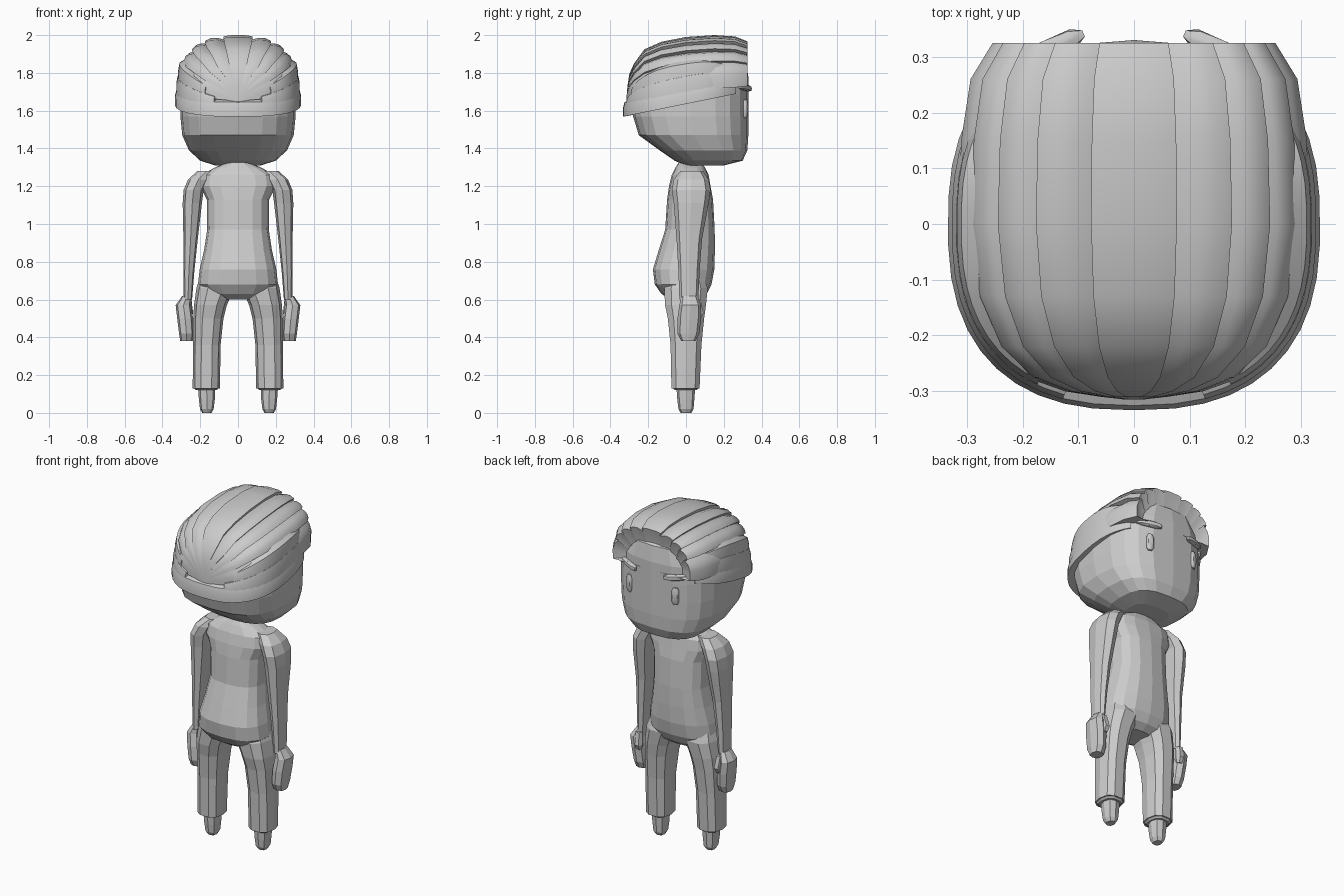
import bpy, bmesh
from math import sin, cos, pi, radians, copysign

cube = bpy.data.objects.get("Cube")
if cube:
    bpy.data.objects.remove(cube, do_unlink=True)

grey = bpy.data.materials.new("plain_grey")
grey.use_nodes = True
COLOUR = (0.6, 0.6, 0.6, 1)
grey.diffuse_color = COLOUR
grey.node_tree.nodes["Principled BSDF"].inputs["Base Color"].default_value = COLOUR

SIDES = ((1, "left"), (-1, "right"))


def power(v, e):
    return copysign(abs(v) ** (2 / e), v)


def finish(bm, name, smooth=None):
    """Turn a bmesh into an object, flat or smooth with sharp edges kept."""
    bmesh.ops.recalc_face_normals(bm, faces=bm.faces)
    mesh = bpy.data.meshes.new(name)
    bm.to_mesh(mesh)
    bm.free()
    mesh.materials.append(grey)
    if smooth:
        mesh.polygons.foreach_set("use_smooth", [True] * len(mesh.polygons))
        mesh.set_sharp_from_angle(angle=radians(smooth))
    obj = bpy.data.objects.new(name, mesh)
    bpy.context.collection.objects.link(obj)
    return obj


def skin(name, rings, smooth=None):
    """Join closed rings of points and cap both ends."""
    bm = bmesh.new()
    loops = [[bm.verts.new(p) for p in ring] for ring in rings]
    n = len(loops[0])
    for a, b in zip(loops, loops[1:]):
        for i in range(n):
            j = (i + 1) % n
            bm.faces.new((a[i], a[j], b[j], b[i]))
    bm.faces.new(loops[0])
    bm.faces.new(loops[-1])
    return finish(bm, name, smooth)


def column(name, rows, n=8, e=2.5, side=1):
    """Stack of rounded sections; a row is z, centre x, half width, back y, front y."""
    rings = []
    for z, cx, rx, back, front in rows:
        cy, ry = (back + front) / 2, (front - back) / 2
        angles = [2 * pi * i / n for i in range(n)]
        rings.append([(side * (cx + rx * power(cos(a), e)), cy + ry * power(sin(a), e), z)
                      for a in angles])
    return skin(name, rings)


# Head with a flattened face
column("head", [
    (1.31, 0, .12, 0, .2), (1.335, 0, .2, -.06, .3), (1.39, 0, .26, -.14, .325),
    (1.47, 0, .295, -.25, .33), (1.57, 0, .305, -.28, .33), (1.68, 0, .305, -.285, .33),
    (1.78, 0, .29, -.27, .33), (1.87, 0, .23, -.2, .315), (1.92, 0, .12, -.1, .25)],
    n=20, e=2.8)
column("neck", [(1.26, 0, .06, -.05, .09), (1.36, 0, .05, -.03, .07)])

# Torso
column("torso", [
    (.6, 0, .1, -.08, .07), (.63, 0, .17, -.13, .11), (.68, 0, .212, -.165, .135),
    (.76, 0, .203, -.175, .15), (.86, 0, .18, -.145, .153), (.97, 0, .163, -.11, .152),
    (1.13, 0, .165, -.1, .143), (1.2, 0, .2, -.09, .13), (1.26, 0, .195, -.075, .12),
    (1.3, 0, .12, -.055, .1), (1.325, 0, .06, -.04, .08)], n=16)

for s, side in SIDES:
    # Legs, hems and feet
    column(side + "_leg", [
        (.13, .168, .072, -.08, .075), (.36, .165, .073, -.085, .085),
        (.5, .157, .08, -.1, .1), (.57, .146, .087, -.115, .11),
        (.66, .12, .1, -.12, .12), (.74, .11, .085, -.08, .09)], n=10, side=s)
    column(side + "_hem", [(.12, .168, .055, -.062, .058), (.13, .168, .065, -.072, .068)],
           n=10, side=s)
    column(side + "_foot", [
        (0, .165, .024, -.028, .028), (.02, .165, .036, -.04, .04),
        (.07, .165, .042, -.046, .044), (.15, .166, .047, -.052, .05)], side=s)
    # Arms and hands
    column(side + "_arm", [
        (.6, .265, .022, -.035, .065), (.75, .26, .029, -.04, .072),
        (.92, .251, .038, -.05, .085), (1.11, .242, .051, -.065, .12),
        (1.18, .235, .053, -.075, .13), (1.235, .21, .055, -.065, .12),
        (1.28, .165, .05, -.03, .09)], side=s)
    column(side + "_hand", [
        (.38, .272, .034, -.025, .05), (.42, .273, .039, -.045, .07),
        (.5, .28, .042, -.045, .08), (.57, .289, .041, -.035, .08),
        (.62, .27, .025, -.025, .06)], side=s)
    column(side + "_thumb", [
        (.5, .262, .016, .05, .08), (.53, .26, .022, .04, .095),
        (.6, .266, .02, .03, .08)], n=6, side=s)


# Swept crown: overlapping strands fan from the nape and run to the forehead
def crown_section():
    edges = [0, 10, 29, 47, 66, 92]
    half = [(0, 1.0)]
    for k, (a, b) in enumerate(zip(edges, edges[1:])):
        profile = ((.5, 1.0), (1, .985)) if k == 0 else (
            (-.02, .91), (.3, .975), (.65, 1.0), (1, .99))
        half += [(a + (b - a) * f, r) for f, r in profile]
    return [(-a, r) for a, r in reversed(half[1:])] + half


STATIONS = [  # y, base z, half width, height
    (-.315, 1.65, .015, .02), (-.31, 1.66, .06, .07), (-.3, 1.67, .125, .125),
    (-.275, 1.68, .195, .17), (-.22, 1.69, .258, .235), (-.13, 1.71, .3, .255),
    (0, 1.725, .317, .265), (.15, 1.735, .312, .265), (.26, 1.74, .295, .253),
    (.325, 1.745, .255, .222), (.295, 1.745, .2, .11)]
section = crown_section()
skin("swept_hair", [
    [(rx * r * power(sin(radians(a)), 2.5), y, z + rz * r * power(cos(radians(a)), 2.5))
     for a, r in section] for y, z, rx, rz in STATIONS], smooth=32)


# Locks wrapped around the head, rising from the nape to the temples
def lock(name, start, end, radius, low, rise, height, taper, s=1, steps=16):
    rings = []
    for i in range(steps + 1):
        t = i / steps
        a = radians(start + (end - start) * t)
        px, py = power(sin(a), 2.5), -power(cos(a), 2.5)
        z = low + rise * (py + 1) / 2
        h = height * (1 - taper + taper * sin(pi * (.08 + .84 * t)))
        profile = ((1, 0), (1, .5), (.975, .85), (.88, 1), (.85, .1))
        rings.append([(s * radius * k * px, radius * k * py, z + h * f) for k, f in profile])
    return skin(name, rings, smooth=35)


lock("lower_hair_band", -138, 138, .334, 1.568, .135, .09, .25, steps=32)
for s, side in SIDES:
    lock(side + "_middle_lock", 18, 138, .327, 1.62, .14, .11, .6, s)
    lock(side + "_upper_lock", 28, 132, .318, 1.675, .13, .13, .7, s)


# Eyes and brows as small rounded bars
def bar(name, place, size, turn, tilt):
    bm = bmesh.new()
    bmesh.ops.create_uvsphere(bm, u_segments=10, v_segments=6, radius=.5)
    for v in bm.verts:
        v.co = [copysign(min(abs(c) * 1.25, .5), c) * d for c, d in zip(v.co, size)]
    obj = finish(bm, name, 40)
    obj.location = place
    obj.rotation_euler = (0, tilt, turn)


for s, side in SIDES:
    bar(side + "_eye", (s * .15, .313, 1.61), (.04, .028, .1), -s * .3, 0)
    bar(side + "_brow", (s * .155, .313, 1.722), (.14, .034, .032), -s * .42, -s * .1)
